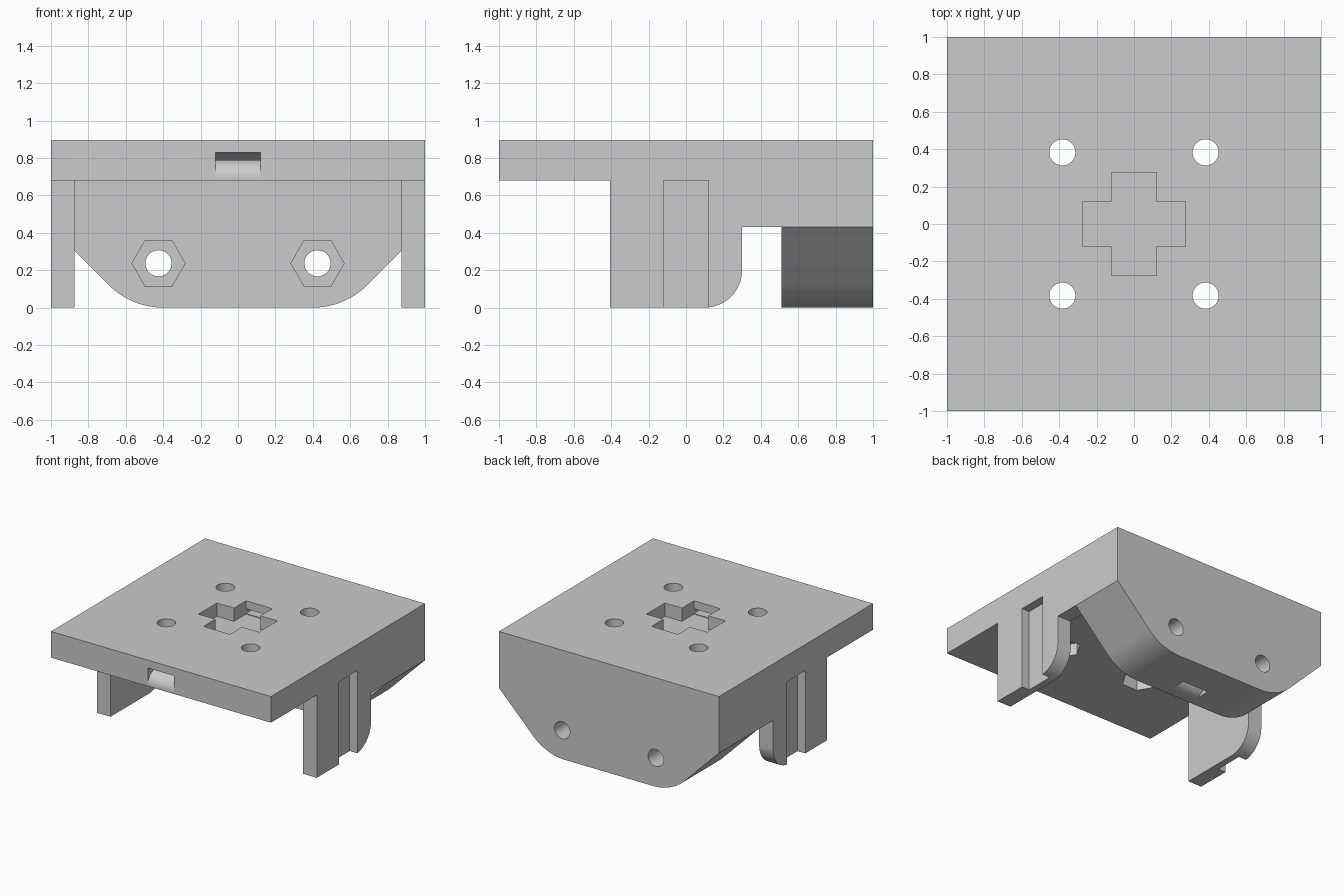
import bpy, bmesh
from math import cos, sin, pi, radians, tan

if "Cube" in bpy.data.objects:
    bpy.data.objects.remove(bpy.data.objects["Cube"])

grey = bpy.data.materials.new("light_grey")
grey.use_nodes = True
COLOUR = (0.6, 0.6, 0.6, 1)
grey.diffuse_color = COLOUR
grey.node_tree.nodes["Principled BSDF"].inputs["Base Color"].default_value = COLOUR


def arc(cx, cy, r, start, end, steps=16):
    """Points of an arc, angles in degrees."""
    angles = [radians(start + (end - start) * i / steps) for i in range(steps + 1)]
    return [(cx + r * cos(a), cy + r * sin(a)) for a in angles]


def circle(cx, cy, r, sides):
    return arc(cx, cy, r, 0, 360, sides)[:-1]


def rect(u0, u1, v0, v1):
    return [(u0, v0), (u1, v0), (u1, v1), (u0, v1)]


def prism(name, points, axis, low, high):
    """Extrude a 2D profile along an axis; the profile uses the other two axes in order."""
    place = {"x": lambda p, d: (d, p[0], p[1]),
             "y": lambda p, d: (p[0], d, p[1]),
             "z": lambda p, d: (p[0], p[1], d)}[axis]
    bm = bmesh.new()
    face = bm.faces.new([bm.verts.new(place(p, low)) for p in points])
    moved = bmesh.ops.extrude_face_region(bm, geom=[face])["geom"]
    shift = place((0, 0), high - low)
    bmesh.ops.translate(bm, vec=shift, verts=[g for g in moved if isinstance(g, bmesh.types.BMVert)])
    bmesh.ops.recalc_face_normals(bm, faces=bm.faces[:])
    mesh = bpy.data.meshes.new(name)
    bm.to_mesh(mesh)
    bm.free()
    mesh.materials.append(grey)
    obj = bpy.data.objects.new(name, mesh)
    bpy.context.collection.objects.link(obj)
    return obj


def activate(obj):
    bpy.ops.object.select_all(action="DESELECT")
    obj.select_set(True)
    bpy.context.view_layer.objects.active = obj


def cut(target, *shape):
    """Subtract a prism from the target."""
    cutter = prism("cutter", *shape)
    cutter.hide_render = True
    activate(target)
    mod = target.modifiers.new("cut", "BOOLEAN")
    mod.operation = "DIFFERENCE"
    mod.solver = "EXACT"
    mod.object = cutter
    bpy.ops.object.modifier_apply(modifier=mod.name)
    bpy.data.objects.remove(cutter)


UNDER = 0.68      # underside of the plate
TOP = 0.895
SLOT = 0.12       # half width of the strap slots
HOLE, NUT = 0.07, 0.142

# Main parts
plate = prism("top_plate", rect(-1, 1, -1, 1), "z", UNDER, TOP)

bend = 0.41
start = 0.57 - bend * tan(pi / 8)
right_half = [(start, 0)] + arc(start, bend, bend, -90, -45)[1:] + [(1, 0.43), (1, UNDER)]
left_half = [(-x, z) for x, z in reversed(right_half)]
block = prism("back_block", right_half + left_half, "y", 0.51, 1)

leg_profile = [(-0.405, 0)] + arc(0.1, 0.2, 0.2, -90, 0) + [
    (0.3, 0.43), (0.51, 0.43), (0.51, UNDER), (-0.405, UNDER)]
legs = []
for side, name in ((1, "left_leg"), (-1, "right_leg")):
    low, high = sorted((side * 0.875, side))
    leg = prism(name, leg_profile, "x", low, high)
    # Strap groove down the outer face
    low, high = sorted((side * 0.93, side * 1.1))
    cut(leg, rect(-SLOT, SLOT, -0.1, UNDER + 0.1), "x", low, high)
    legs.append(leg)

# Strap tunnel through the plate and down the block, with flared mouths
tunnel = [(-1.05, 0.69)] + arc(-0.9, 0.69, 0.1, 180, 90)
tunnel += arc(0.5, 0.61, 0.18, 90, 0) + arc(0.58, 0.1, 0.1, 0, -90)
tunnel += [(0.58, -0.05), (0.72, -0.05)]
tunnel += arc(0.5, 0.61, 0.22, 0, 90) + [(-1.05, 0.83)]
for part in (plate, block):
    cut(part, tunnel, "x", -SLOT, SLOT)

# Cross recess in the top
reach = 0.275
quarter = [(reach, -SLOT), (reach, SLOT), (SLOT, SLOT)]
cross = []
for turn in range(4):
    cross += quarter
    quarter = [(-y, x) for x, y in quarter]
cut(plate, cross, "z", 0.785, 1)

# Screw holes and nut pockets
for sx in (-1, 1):
    for sy in (-1, 1):
        x, y = sx * 0.383, sy * 0.383
        cut(plate, circle(x, y, HOLE, 32), "z", 0.5, 1)
        cut(plate, circle(x, y, NUT, 6), "z", 0.5, 0.78)
    x = sx * 0.425
    cut(block, circle(x, 0.237, HOLE, 32), "y", 0.4, 1.1)
    cut(block, circle(x, 0.237, NUT, 6), "y", 0.4, 0.65)

for part in [plate, block] + legs:
    activate(part)
    bpy.ops.object.shade_smooth_by_angle(angle=radians(30))
